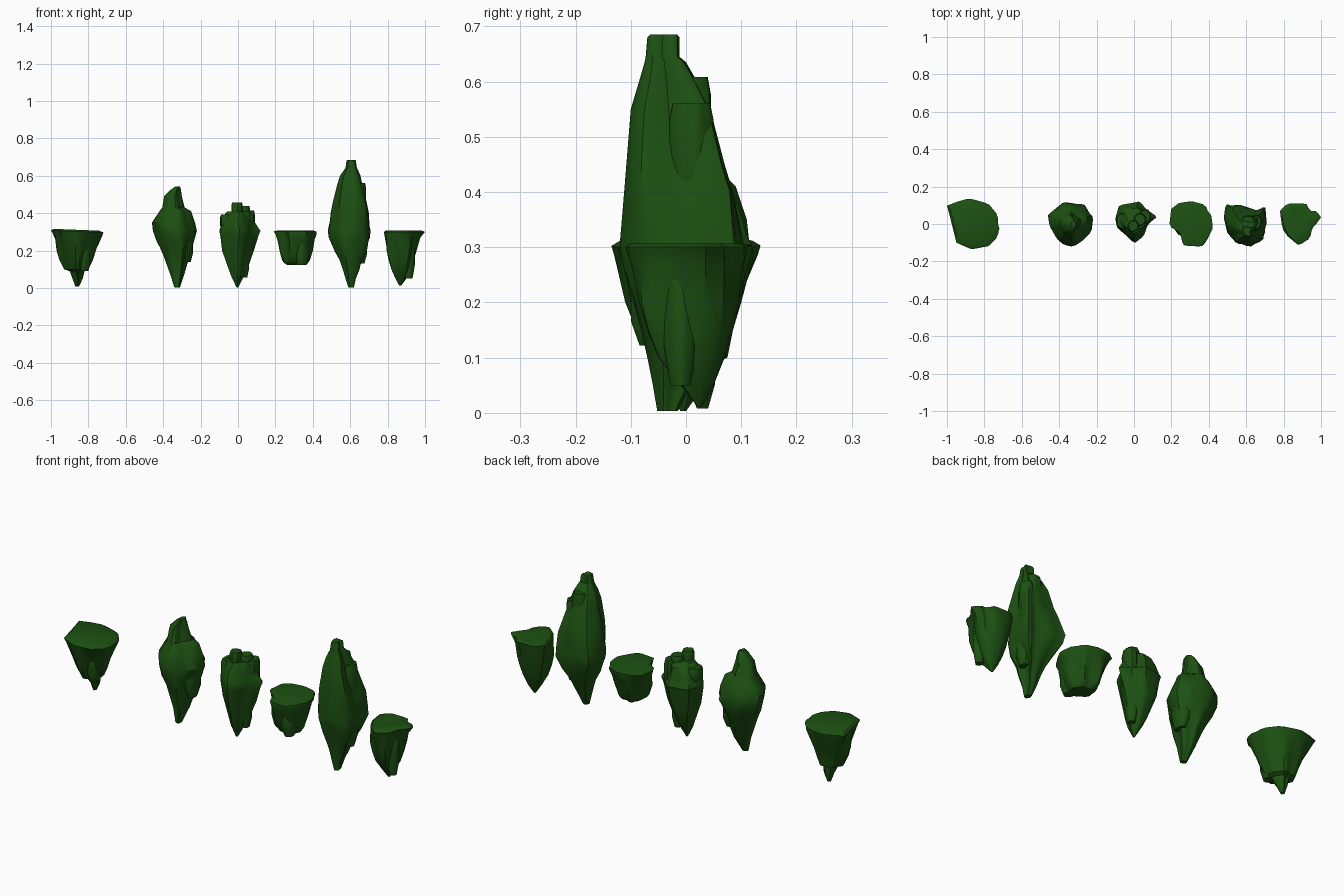
import bpy, bmesh, math, random

mat = bpy.data.materials.new("dark_green")
mat.diffuse_color = (0.012, 0.082, 0.006, 1)
N = 30


def resample(pts, n=N):
    """Evenly spaced points along a closed outline."""
    seg = [math.dist(p, pts[(i + 1) % len(pts)]) for i, p in enumerate(pts)]
    out, i, acc = [], 0, 0.0
    for k in range(n):
        d = sum(seg) * k / n
        while i < len(seg) - 1 and acc + seg[i] < d:
            acc += seg[i]
            i += 1
        t = (d - acc) / seg[i]
        a, b = pts[i], pts[(i + 1) % len(pts)]
        out.append((a[0] + (b[0] - a[0]) * t, a[1] + (b[1] - a[1]) * t))
    return out


def fit(pts, x0, x1, y0, y1):
    """Stretch an outline into a bounding rectangle."""
    xs, ys = [p[0] for p in pts], [p[1] for p in pts]
    ax, bx, ay, by = min(xs), max(xs), min(ys), max(ys)
    return [(x0 + (x - ax) / (bx - ax) * (x1 - x0),
             y0 + (y - ay) / (by - ay) * (y1 - y0)) for x, y in pts]


def rock(name, outline, sections, seed, rim=0.305, tilt=0.0, rough=0.09):
    """Loft of sections (z, x0, x1, y0, y1), craggy away from the rim."""
    rng = random.Random(seed)
    waves = [(k, rng.uniform(0.4, 1) * rough, rng.uniform(0, 6.28)) for k in (3, 4, 5, 7)]
    base = fit(resample(outline), -1, 1, -1, 1)
    bm = bmesh.new()
    rings = []
    for z, x0, x1, y0, y1 in sections:
        f = min(1, abs(z - rim) / 0.12)
        ring = []
        for u, v in base:
            th = math.atan2(v, u)
            r = 1 + f * sum(a * math.sin(k * th + p + 3 * z) for k, a, p in waves)
            g = 0.6 * f
            ring.append((r * (u * (1 - g) + math.cos(th) * g),
                         r * (v * (1 - g) + math.sin(th) * g)))
        cx = (sections[0][1] + sections[0][2]) / 2
        ring = fit(ring, x0, x1, y0, y1)
        rings.append([bm.verts.new((x, y, z + (tilt * (x - cx) if z > 0.28 else 0)))
                      for x, y in ring])
    for a, b in zip(rings, rings[1:]):
        for i in range(len(a)):
            j = (i + 1) % len(a)
            bm.faces.new((a[i], a[j], b[j], b[i]))
    bm.faces.new(rings[0])
    bm.faces.new(rings[-1])
    bmesh.ops.recalc_face_normals(bm, faces=bm.faces)
    me = bpy.data.meshes.new(name)
    bm.to_mesh(me)
    bm.free()
    me.materials.append(mat)
    ob = bpy.data.objects.new(name, me)
    bpy.context.collection.objects.link(ob)
    bpy.context.view_layer.objects.active = ob
    ob.select_set(True)
    bpy.ops.object.shade_smooth_by_angle(angle=math.radians(35))
    ob.select_set(False)


SHARD = [(1, 0.2), (0.6, 0.9), (-0.3, 1), (-1, 0.4), (-0.8, -0.7), (0.1, -1), (0.8, -0.6)]


def shard(name, z0, z1, x0, x1, y0, y1, low=0.6, high=0.85, seed=1):
    """Small craggy block embedded in a larger rock."""
    cx, cy, hx, hy = (x0 + x1) / 2, (y0 + y1) / 2, (x1 - x0) / 2, (y1 - y0) / 2
    rock(name, SHARD, [(z0 + (z1 - z0) * t, cx - hx * s, cx + hx * s, cy - hy * s, cy + hy * s)
                       for t, s in ((0, low), (0.35, 1), (0.85, 1), (1, high))], seed, rough=0.03)


# Wide flat-topped rock at far left
rock("flat_rock_left",
     [(-1, .1), (-.95, .12), (-.88, .14), (-.78, .11), (-.73, .05), (-.73, 0), (-.72, -.03),
      (-.74, -.08), (-.78, -.12), (-.87, -.135), (-.95, -.1), (-.98, .03)],
     [(.008, -.87, -.85, .02, .04), (.05, -.885, -.83, .0, .052), (.09, -.90, -.82, -.03, .055),
      (.10, -.93, -.80, -.06, .075), (.15, -.955, -.775, -.09, .085), (.2, -.97, -.76, -.11, .1),
      (.285, -.99, -.725, -.13, .13), (.302, -1, -.72, -.135, .135), (.311, -.985, -.74, -.12, .12)],
     1, tilt=-.04)
shard("left_rock_ledge", .09, .25, -.86, -.785, -.07, .02, seed=2)

# Spindle rock
rock("spindle_rock",
     [(-.46, .05), (-.43, .08), (-.38, .12), (-.31, .11), (-.27, .11), (-.24, .06), (-.22, .04),
      (-.23, -.04), (-.28, -.09), (-.33, -.12), (-.38, -.11), (-.41, -.08), (-.44, -.02)],
     [(.003, -.34, -.31, -.05, -.02), (.08, -.365, -.285, -.06, .03), (.15, -.39, -.265, -.08, .06),
      (.2, -.41, -.25, -.09, .08), (.25, -.435, -.235, -.11, .1), (.305, -.455, -.22, -.12, .115),
      (.35, -.46, -.23, -.115, .11), (.41, -.42, -.25, -.095, .09), (.43, -.405, -.285, -.08, .07),
      (.49, -.395, -.30, -.06, .05), (.525, -.36, -.305, -.045, .035), (.543, -.335, -.31, -.03, .02)],
     5)
shard("spindle_ledge", .14, .28, -.30, -.24, -.05, .06, seed=4)

# Cluster rock with a broken crown
rock("crowned_rock",
     [(-.1, .03), (-.08, .1), (-.02, .11), (.03, .12), (.06, .08), (.12, .04), (.07, 0),
      (.05, -.06), (0, -.1), (-.04, -.06), (-.09, -.02)],
     [(.003, -.008, .002, -.01, .0), (.06, -.035, .03, -.04, .04), (.1, -.05, .05, -.05, .06),
      (.2, -.085, .085, -.075, .1), (.28, -.095, .11, -.095, .11), (.305, -.1, .12, -.1, .12),
      (.32, -.095, .11, -.095, .11), (.36, -.085, .085, -.085, .1), (.395, -.07, .08, -.06, .085),
      (.41, -.055, .06, -.05, .06)], 7)
shard("crown_center", .36, .458, -.035, .025, -.045, .02, seed=1)
shard("crown_right", .36, .437, .0, .065, -.01, .06, seed=2)
shard("crown_left", .30, .393, -.095, -.03, -.03, .06, seed=3)
shard("crown_side", .26, .415, .03, .09, .0, .08, seed=4)
shard("lower_prong", .055, .2, .005, .06, -.01, .05, seed=5)

# Short flat rock
rock("short_rock",
     [(.2, .08), (.24, .11), (.31, .12), (.38, .1), (.39, .07), (.41, .05), (.42, -.02),
      (.4, -.06), (.36, -.12), (.26, -.11), (.25, -.05), (.19, -.01)],
     [(.122, .265, .365, -.05, .05), (.135, .245, .375, -.07, .07), (.15, .235, .385, -.08, .08),
      (.2, .222, .4, -.1, .095), (.26, .21, .41, -.11, .11), (.288, .2, .42, -.12, .12),
      (.302, .19, .42, -.12, .12), (.306, .205, .405, -.105, .105)], 9)
shard("short_rock_ledge", .122, .25, .30, .38, -.1, -.02, seed=6)

# Tall rock
rock("tall_rock",
     [(.48, .03), (.49, .1), (.53, .09), (.56, .1), (.65, .06), (.7, .09), (.71, 0), (.68, -.08),
      (.62, -.12), (.54, -.09), (.5, -.05)],
     [(.003, .59, .62, -.052, -.015), (.05, .575, .63, -.06, .01), (.1, .56, .65, -.07, .03),
      (.145, .545, .66, -.08, .05), (.2, .515, .69, -.095, .075), (.27, .485, .705, -.115, .1),
      (.305, .48, .71, -.12, .105), (.4, .495, .70, -.112, .085), (.45, .505, .69, -.108, .07),
      (.55, .53, .665, -.1, .045), (.6, .545, .655, -.085, .02), (.635, .57, .64, -.075, .0),
      (.645, .575, .635, -.073, -.012), (.68, .58, .63, -.07, -.012), (.685, .583, .627, -.065, -.016)], 11)
shard("tall_shoulder_back", .4, .608, .57, .65, -.03, .045, seed=3)
shard("tall_shoulder_right", .36, .56, .62, .685, -.03, .05, seed=5)
shard("tall_lower_ledge", .13, .28, .62, .69, -.04, .04, seed=8)

# Small flat-topped rock at far right
rock("flat_rock_right",
     [(.78, .07), (.82, .11), (.92, .11), (.94, .07), (.97, .07), (1, .04), (.97, 0), (.95, -.02),
      (.94, -.07), (.88, -.11), (.82, -.06), (.79, 0)],
     [(.012, .862, .872, .02, .03), (.05, .842, .90, -.01, .05), (.1, .82, .925, -.05, .07),
      (.15, .805, .94, -.07, .085), (.2, .795, .955, -.085, .095), (.27, .785, .975, -.1, .105),
      (.3, .78, 1, -.11, .11), (.307, .79, .98, -.1, .1)], 13)
shard("right_rock_ledge", .05, .25, .885, .945, -.04, .02, seed=7)
